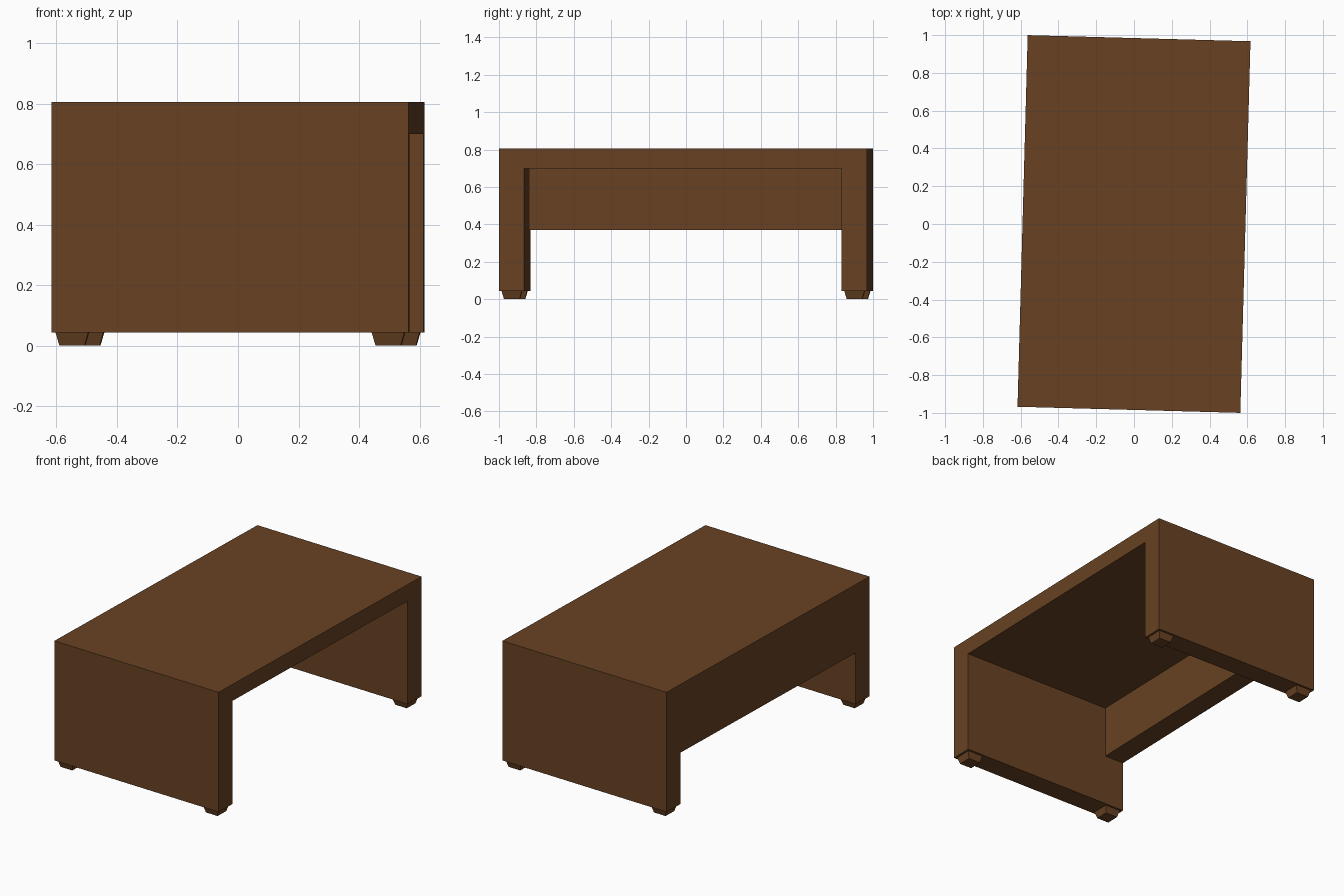
import bpy, bmesh, math
from mathutils import Matrix

if "Cube" in bpy.data.objects:
    bpy.data.objects.remove(bpy.data.objects["Cube"])

TURN = Matrix.Rotation(math.radians(-1.57), 4, 'Z')   # whole table is slightly turned
HX, HY = 0.59, 0.984          # half width, half length
WALL = 0.135                  # panel thickness
Z0, Z1 = 0.043, 0.805         # body bottom, top
UNDER, APRON = 0.70, 0.37     # underside of top, lower edge of back panel

wood = bpy.data.materials.new("brown wood")
wood.diffuse_color = (0.138, 0.055, 0.0165, 1)
wood.use_nodes = True
wood.node_tree.nodes["Principled BSDF"].inputs["Base Color"].default_value = wood.diffuse_color


def block(name, x, y, z, taper=1.0):
    """Box between (min, max) pairs; taper scales the bottom face."""
    bm = bmesh.new()
    bmesh.ops.create_cube(bm, size=1)
    cx, cy = sum(x) / 2, sum(y) / 2
    for v in bm.verts:
        s = taper if v.co.z < 0 else 1.0
        v.co = (cx + v.co.x * s * (x[1] - x[0]),
                cy + v.co.y * s * (y[1] - y[0]),
                z[0] if v.co.z < 0 else z[1])
    bm.transform(TURN)
    me = bpy.data.meshes.new(name)
    bm.to_mesh(me)
    bm.free()
    me.materials.append(wood)
    ob = bpy.data.objects.new(name, me)
    bpy.context.collection.objects.link(ob)
    return ob


# Body: one solid block hollowed out below the top
body = block("table_body", (-HX, HX), (-HY, HY), (Z0, Z1))
inner = HY - WALL
cutters = [
    block("knee_space_cutter", (-HX + WALL, 1), (-inner, inner), (-0.5, UNDER)),
    block("back_opening_cutter", (-1, 1.2), (-inner, inner), (-0.6, APRON)),
]
for c in cutters:
    c.hide_render = True
    mod = body.modifiers.new(c.name, 'BOOLEAN')
    mod.operation, mod.solver, mod.object = 'DIFFERENCE', 'EXACT', c

# Bake the cuts and drop the cutters
dg = bpy.context.evaluated_depsgraph_get()
baked = bpy.data.meshes.new_from_object(body.evaluated_get(dg))
body.modifiers.clear()
body.data = baked
for c in cutters:
    bpy.data.objects.remove(c)

# Tapered feet centred under the ends of each side panel
FOOT = 0.054
for sx, xn in ((-1, "left"), (1, "right")):
    for sy, yn in ((-1, "front"), (1, "back")):
        fx, fy = sx * (HX - WALL / 2), sy * (HY - WALL / 2)
        block(f"{yn}_{xn}_foot", (fx - FOOT, fx + FOOT), (fy - FOOT, fy + FOOT),
              (0, Z0), taper=0.77)
